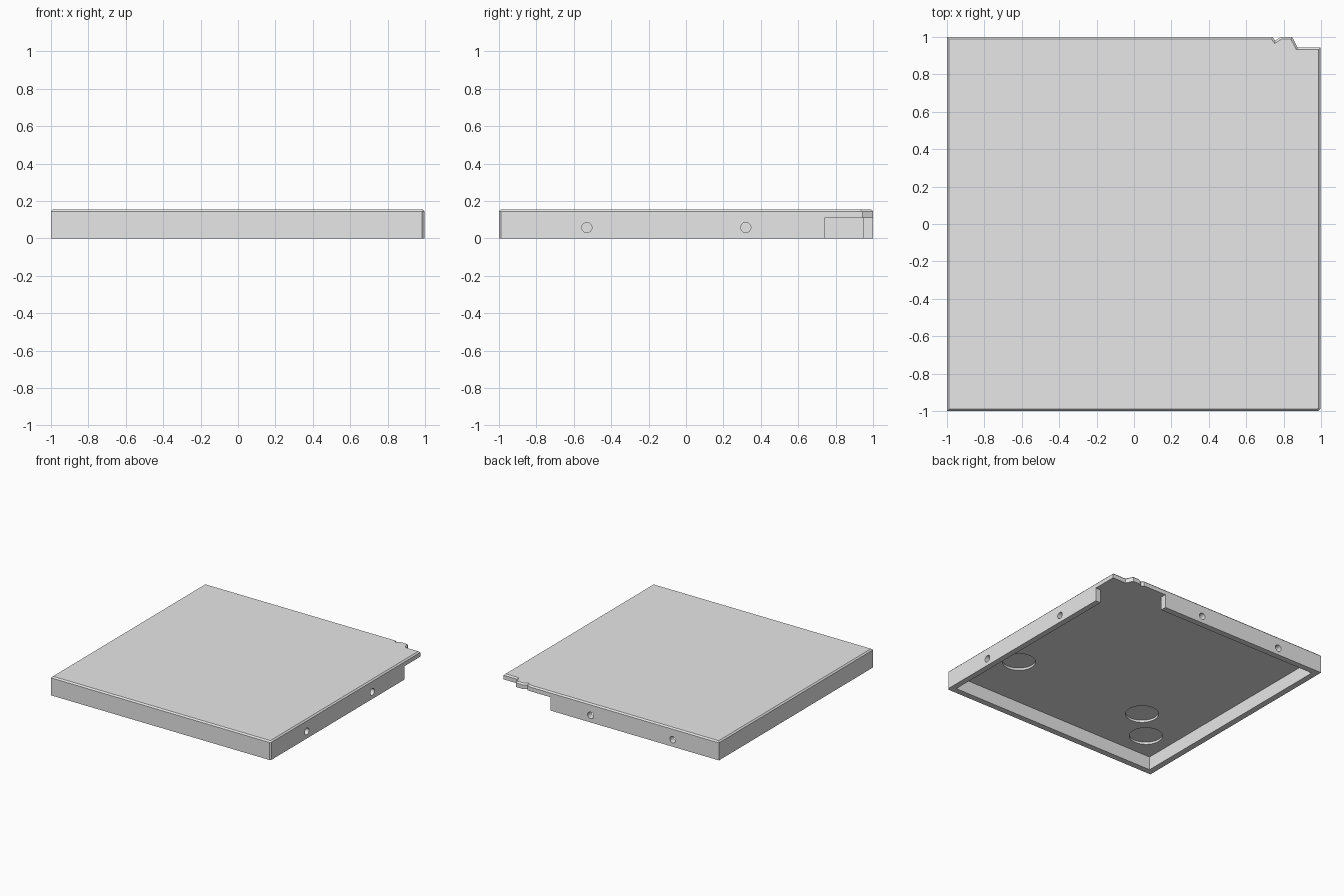
import bpy, bmesh, math
from mathutils import Matrix

if "Cube" in bpy.data.objects:
    bpy.data.objects.remove(bpy.data.objects["Cube"], do_unlink=True)

HEIGHT = 0.155
CEILING = 0.11      # underside of the top plate
INNER = 0.95        # inner face of the rim walls

grey = bpy.data.materials.new("light_grey")
grey.use_nodes = True
grey.diffuse_color = (0.8, 0.8, 0.8, 1)
grey.node_tree.nodes["Principled BSDF"].inputs["Base Color"].default_value = (0.8, 0.8, 0.8, 1)


def link(name, bm):
    bmesh.ops.recalc_face_normals(bm, faces=bm.faces[:])
    mesh = bpy.data.meshes.new(name)
    bm.to_mesh(mesh)
    bm.free()
    mesh.materials.append(grey)
    obj = bpy.data.objects.new(name, mesh)
    bpy.context.collection.objects.link(obj)
    return obj


def prism(name, outline, z0, z1, chamfer=0):
    """Extrude a flat outline upwards, optionally chamfering its top rim."""
    bm = bmesh.new()
    base = bm.faces.new([bm.verts.new((x, y, z0)) for x, y in outline])
    top = bmesh.ops.extrude_face_region(bm, geom=[base], use_keep_orig=True)["geom"]
    bmesh.ops.translate(bm, vec=(0, 0, z1 - z0),
                        verts=[g for g in top if isinstance(g, bmesh.types.BMVert)])
    bmesh.ops.recalc_face_normals(bm, faces=bm.faces[:])
    if chamfer:
        rim = [e for e in bm.edges if all(v.co.z > z1 - 1e-4 for v in e.verts)]
        bmesh.ops.bevel(bm, geom=rim, offset=chamfer, segments=1,
                        affect='EDGES', profile=0.5)
    return link(name, bm)


def cylinder(name, centre, radius, depth, axis, sides):
    turn = {'X': Matrix.Rotation(math.pi / 2, 4, 'Y'),
            'Y': Matrix.Rotation(math.pi / 2, 4, 'X'),
            'Z': Matrix.Identity(4)}[axis]
    bm = bmesh.new()
    bmesh.ops.create_cone(bm, cap_ends=True, segments=sides, radius1=radius,
                          radius2=radius, depth=depth,
                          matrix=Matrix.Translation(centre) @ turn)
    return link(name, bm)


def cut(target, cutter):
    cutter.hide_render = True
    mod = target.modifiers.new("cut", 'BOOLEAN')
    mod.operation = 'DIFFERENCE'
    mod.solver = 'EXACT'
    mod.object = cutter
    bpy.context.view_layer.objects.active = target
    bpy.ops.object.modifier_apply(modifier=mod.name)
    bpy.data.objects.remove(cutter, do_unlink=True)


# Tray body, with a chamfered front corner and a stepped back corner
tray = prism("tray", [
    (-1, -1), (0.985, -1), (0.997, -0.988), (0.997, 0.943), (0.875, 0.943),
    (0.845, 1), (0.785, 1), (0.755, 0.98), (0.74, 1), (-1, 1),
], 0, HEIGHT, chamfer=0.011)

# Hollow underside, open through both walls at the back corner
cut(tray, prism("hollow", [
    (-INNER, -INNER), (INNER, -INNER), (INNER, 0.74), (1.1, 0.74),
    (1.1, 1.1), (0.53, 1.1), (0.53, INNER), (-INNER, INNER),
], -0.1, CEILING))

# Small round holes through the side and back walls
for y in (-0.53, 0.32):
    cut(tray, cylinder("side_hole", (1, y, 0.058), 0.027, 0.2, 'X', 32))
for x in (-0.58, 0.167):
    cut(tray, cylinder("back_hole", (x, 1, 0.058), 0.027, 0.2, 'Y', 32))

# Shallow round recesses in the underside of the plate
for x, y in ((-0.49, -0.49), (-0.725, -0.725), (0.725, -0.485)):
    cut(tray, cylinder("recess", (x, y, CEILING), 0.125, 0.036, 'Z', 48))

# Smooth the round walls only
bpy.ops.object.select_all(action='DESELECT')
tray.select_set(True)
bpy.context.view_layer.objects.active = tray
bpy.ops.object.shade_smooth_by_angle(angle=math.radians(25))
